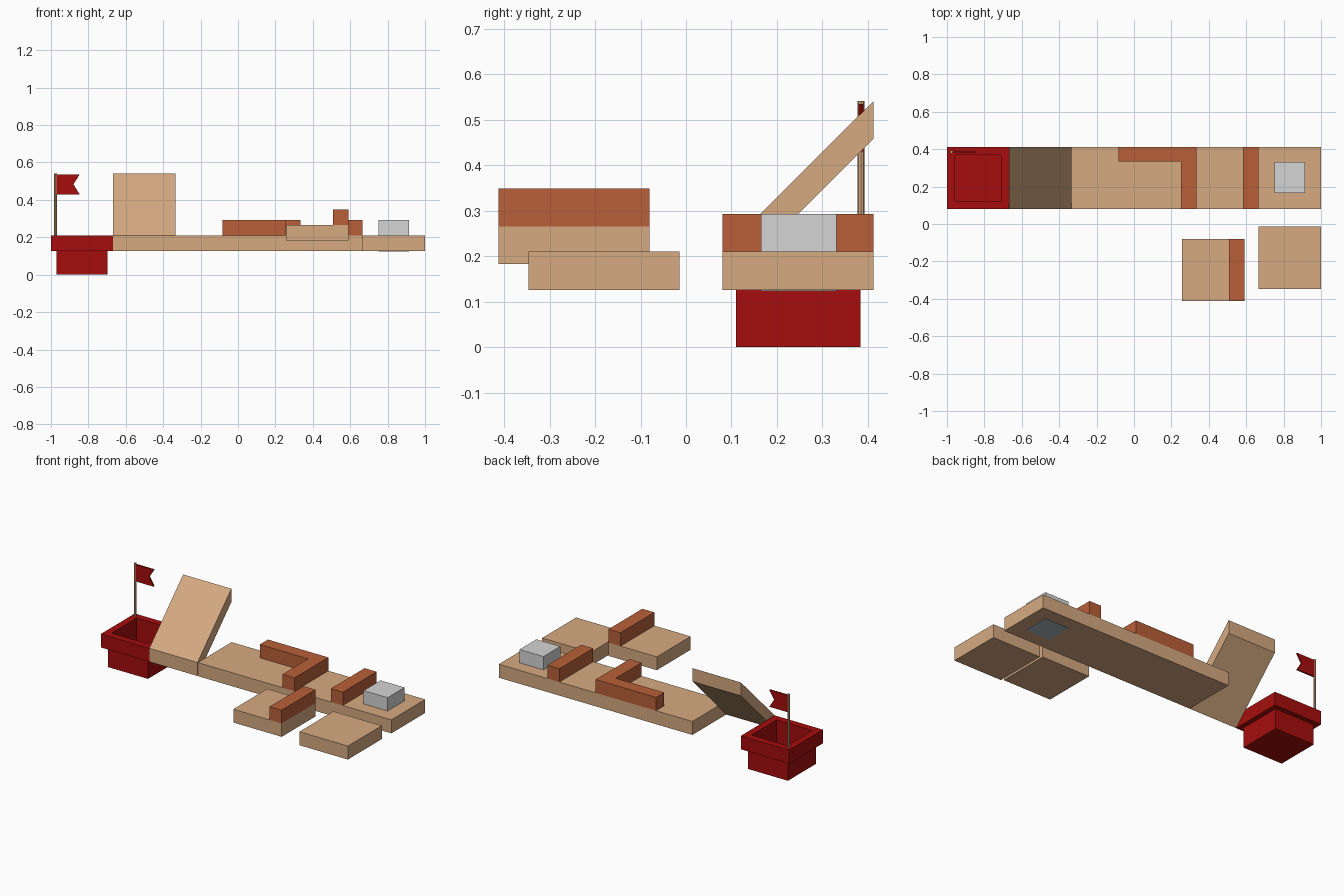
import bpy, bmesh, math
from mathutils import Matrix

if "Cube" in bpy.data.objects:
    bpy.data.objects.remove(bpy.data.objects["Cube"])


def material(name, rgb):
    m = bpy.data.materials.new(name)
    m.diffuse_color = (*rgb, 1)
    m.use_nodes = True
    m.node_tree.nodes["Principled BSDF"].inputs["Base Color"].default_value = m.diffuse_color
    return m


TAN = material("tan board", (0.67, 0.40, 0.22))
BROWN = material("rust brown", (0.485, 0.117, 0.04))
RED = material("deep red", (0.38, 0.004, 0.004))
GREY = material("light grey", (0.66, 0.66, 0.66))
STEEL = material("blue grey", (0.40, 0.47, 0.52))


def finish(name, bm, mat):
    bmesh.ops.recalc_face_normals(bm, faces=bm.faces)
    me = bpy.data.meshes.new(name)
    bm.to_mesh(me)
    bm.free()
    me.materials.append(mat)
    ob = bpy.data.objects.new(name, me)
    bpy.context.collection.objects.link(ob)
    return ob


def prism(name, mat, pts, place, a, b):
    """Extrude a 2D outline between a and b; place maps (u, v, w) to xyz."""
    bm = bmesh.new()
    f = bm.faces.new([bm.verts.new(place(u, v, a)) for u, v in pts])
    ext = bmesh.ops.extrude_face_region(bm, geom=[f])["geom"]
    shift = place(0, 0, b - a)
    bmesh.ops.translate(bm, vec=shift, verts=[e for e in ext if isinstance(e, bmesh.types.BMVert)])
    return finish(name, bm, mat)


def along_x(u, v, w): return (w, u, v)
def along_y(u, v, w): return (u, w, v)
def along_z(u, v, w): return (u, v, w)


def box(name, mat, x, y, z):
    pts = [(x[0], y[0]), (x[1], y[0]), (x[1], y[1]), (x[0], y[1])]
    return prism(name, mat, pts, along_z, *z)


Y = (0.08, 0.413)          # depth of the main row
Z0, Z1, Z2 = 0.126, 0.21, 0.293   # board bottom, board top, wall top

# Main board and tilted ramp tile
box("main_board", TAN, (-0.333, 1), Y, (Z0, Z1))
prism("ramp_tile", TAN, [(Y[0], Z0), (Y[0], Z1), (Y[1], 0.542), (Y[1], 0.459)],
      along_x, -0.667, -0.335)

# Walls on the main board
prism("corner_wall", BROWN,
      [(-0.083, 0.333), (0.25, 0.333), (0.25, Y[0]), (0.333, Y[0]), (0.333, Y[1]), (-0.083, Y[1])],
      along_z, Z1, Z2)
box("straight_wall", BROWN, (0.583, 0.666), Y, (Z1, Z2))

# Grey block with its plate showing on the underside
box("grey_block", GREY, (0.75, 0.915), (0.165, 0.331), (Z1, Z2))
box("underside_plate", STEEL, (0.75, 0.915), (0.165, 0.331), (Z0 - 0.002, Z0 + 0.003))

# Loose tiles in front
box("wall_tile", TAN, (0.257, 0.59), (-0.413, -0.08), (0.183, 0.266))
box("wall_tile_wall", BROWN, (0.507, 0.59), (-0.413, -0.08), (0.266, 0.349))
box("plain_tile", TAN, (0.666, 1), (-0.347, -0.014), (Z0, Z1))

# Hollow red cup: square rings (half width, height) from outer base to inner floor
bm = bmesh.new()
cx, cy = -0.8335, 0.2465
rings = []
for h, z in [(0.137, 0), (0.137, Z0), (0.1665, Z0), (0.1665, Z1), (0.123, Z1), (0.123, 0.014)]:
    rings.append([bm.verts.new((cx + sx * h, cy + sy * h, z))
                  for sx, sy in ((-1, -1), (1, -1), (1, 1), (-1, 1))])
for lo, hi in zip(rings, rings[1:]):
    for i in range(4):
        j = (i + 1) % 4
        bm.faces.new((lo[i], lo[j], hi[j], hi[i]))
bm.faces.new(rings[0][::-1])
bm.faces.new(rings[-1])
finish("red_cup", bm, RED)

# Flag pole and swallow-tail flag
bm = bmesh.new()
bmesh.ops.create_cone(bm, cap_ends=True, segments=8, radius1=0.0075, radius2=0.0075,
                      depth=0.334, matrix=Matrix.Translation((-0.976, 0.385, 0.375)))
finish("flag_pole", bm, TAN)
prism("flag", RED, [(-0.974, 0.43), (-0.847, 0.43), (-0.88, 0.483), (-0.847, 0.535), (-0.974, 0.535)],
      along_y, 0.380, 0.390)
